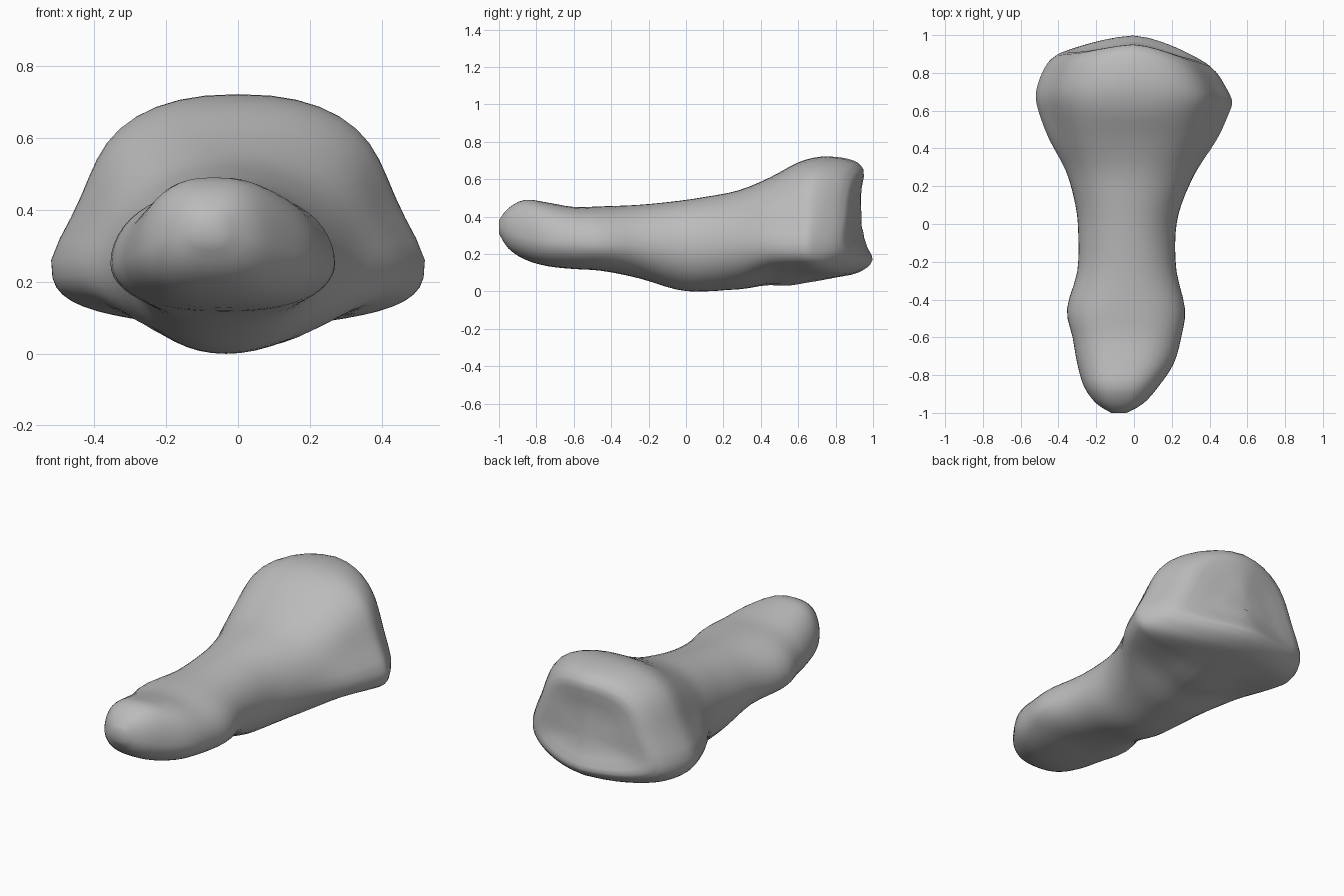
import bpy
import bmesh
from math import sin, cos, pi, exp

cube = bpy.data.objects.get("Cube")
if cube:
    bpy.data.objects.remove(cube, do_unlink=True)

SIDES = 48
STEPS = 3

# Stations along the shaft: y, left x, right x, bottom z, widest z, top z
STATIONS = [
    (-1.0, -.12, -.04, .31, .34, .38),
    (-.95, -.2, .05, .23, .32, .445),
    (-.86, -.265, .13, .17, .29, .49),
    (-.74, -.3, .21, .135, .27, .475),
    (-.6, -.325, .25, .12, .26, .452),
    (-.45, -.355, .27, .11, .25, .455),
    (-.25, -.3, .225, .07, .25, .463),
    (-.05, -.295, .22, .01, .24, .483),
    (.1, -.31, .25, 0, .24, .505),
    (.28, -.36, .33, .02, .25, .54),
    (.45, -.45, .44, .09, .26, .61),
    (.6, -.505, .505, .095, .26, .69),
    (.72, -.52, .52, .085, .26, .72),
    (.84, -.5, .5, .09, .26, .715),
    (.92, -.46, .455, .13, .26, .69),
    (.95, -.41, .4, .17, .28, .65),
]


def spline(a, b, c, d, t):
    """Smooth value between b and c."""
    return b + .5 * t * (c - a + t * (2 * a - 5 * b + 4 * c - d + t * (3 * (b - c) + d - a)))


def smooth_stations():
    last = len(STATIONS) - 1
    for i in range(last):
        quad = [STATIONS[min(max(k, 0), last)] for k in range(i - 1, i + 3)]
        for s in range(STEPS):
            yield [spline(*values, s / STEPS) for values in zip(*quad)]
    yield list(STATIONS[last])


def ease(y, start, end):
    t = min(max((y - start) / (end - start), 0), 1)
    return t * t * (3 - 2 * t)


def bow(x, z):
    """How far the back of the base bulges: sides swept forward, lower lip back."""
    sweep = .6 if x > 0 else .36
    return .04 - sweep * abs(x) ** 1.5 - .1 * (z - .25)


def ring_points(y, left, right, bottom, wide, top):
    """Oval section, boxier at the knuckle, with side lobes and a keel at the base."""
    centre, half = (left + right) / 2, (right - left) / 2
    knuckle = 1 - ease(y, -.6, -.3)
    base = ease(y, .2, .55)
    keel = .07 * base * (1 - ease(y, .5, .85))
    points = []
    for k in range(SIDES):
        angle = 2 * pi * k / SIDES
        c, s = cos(angle), sin(angle)
        side, rise = abs(c), abs(s)
        if s > 0:
            side **= .92 - .15 * knuckle - .07 * base
            side *= 1 - 1.1 * base * rise ** 1.5 * (1 - rise) ** 2
            z = wide + (top - wide) * rise
        else:
            side **= .95 - .2 * knuckle - .15 * base
            z = wide - (wide - bottom) * rise ** (1 - .38 * base)
        x = centre + half * side * (1 if c > 0 else -1)
        if s < 0:
            z -= keel * rise * exp(-(x / .2) ** 2)
        points.append((x, y + ease(y, .55, .95) * bow(x, z), z))
    return points


bm = bmesh.new()


def add_ring(points):
    return [bm.verts.new(p) for p in points]


def bridge(a, b):
    for k in range(SIDES):
        n = (k + 1) % SIDES
        bm.faces.new((a[k], a[n], b[n], b[k]))


# Shaft, rounded knuckle end and flared base
rings = [add_ring(ring_points(*station)) for station in smooth_stations()]
bm.faces.new(rings[0])

# Shallow joint socket in the back of the base
rim = [v.co.copy() for v in rings[-1]]
middle = sum(rim[1:], rim[0].copy()) / SIDES
for scale, depth in ((.87, .003), (.65, .022), (.4, .033), (.15, .036)):
    inner = []
    for p in rim:
        q = middle.lerp(p, scale)
        q.y = STATIONS[-1][0] + bow(q.x, q.z) - depth
        inner.append(q)
    rings.append(add_ring(inner))
bm.faces.new(rings[-1])

for a, b in zip(rings, rings[1:]):
    bridge(a, b)
bmesh.ops.recalc_face_normals(bm, faces=bm.faces[:])

mesh = bpy.data.meshes.new("finger_bone")
bm.to_mesh(mesh)
bm.free()
bone = bpy.data.objects.new("finger_bone", mesh)
bpy.context.collection.objects.link(bone)

# Plain grey bone
grey = bpy.data.materials.new("bone grey")
grey.use_nodes = True
colour = (.5, .5, .5, 1)
grey.diffuse_color = colour
grey.node_tree.nodes["Principled BSDF"].inputs["Base Color"].default_value = colour
mesh.materials.append(grey)

bpy.context.view_layer.objects.active = bone
bone.select_set(True)
bpy.ops.object.shade_smooth_by_angle(angle=pi / 4)
